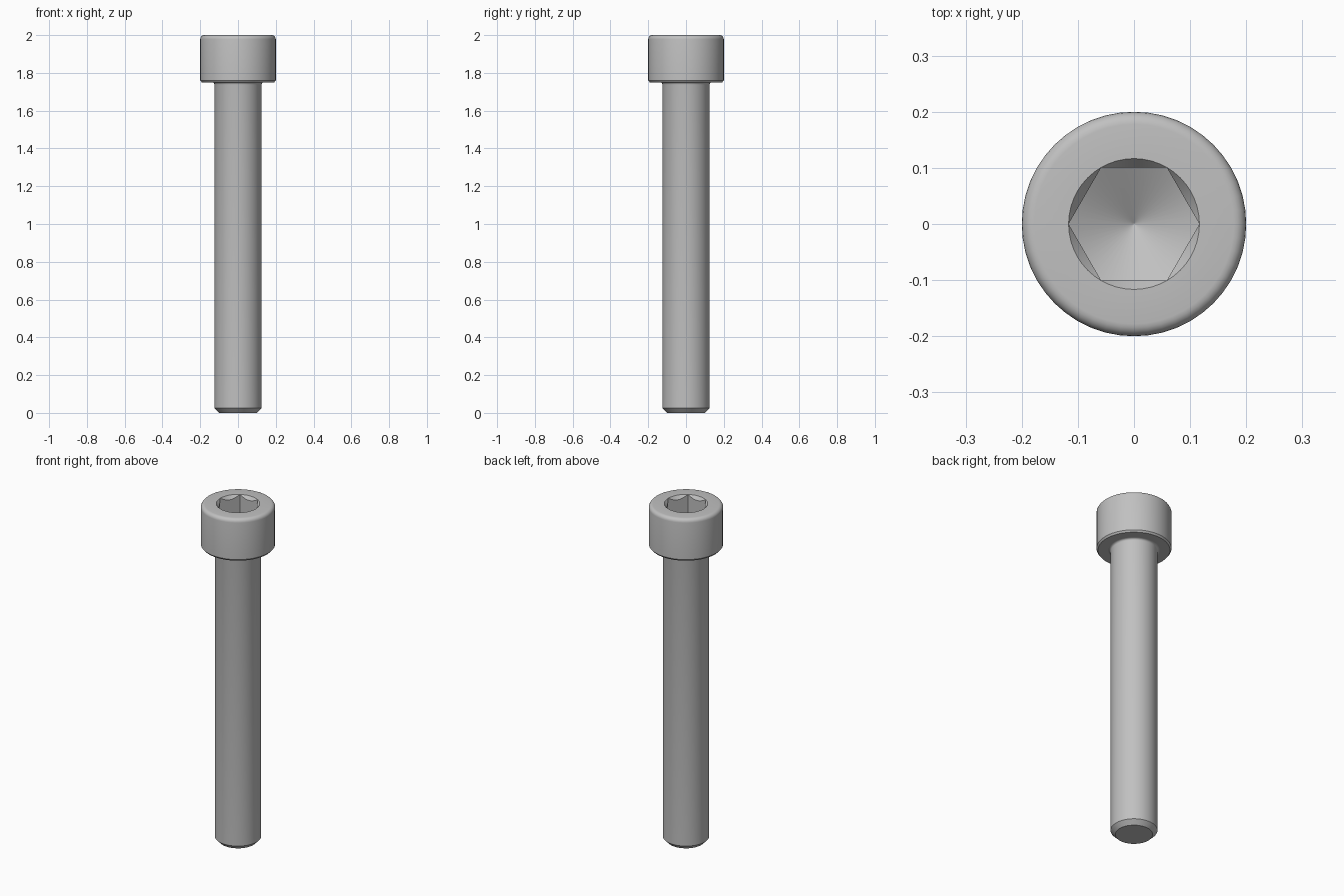
import bpy, bmesh
from math import pi, sin, cos, tan, radians

cube = bpy.data.objects.get("Cube")
if cube:
    bpy.data.objects.remove(cube, do_unlink=True)

SEGMENTS = 48
APOTHEM = 0.101                      # half the socket width across flats
CORNER = APOTHEM / cos(pi / 6)       # socket corner radius
TOP, HEAD_BASE = 2.0, 1.75
HEAD_R, SHANK_R = 0.2, 0.125

steel = bpy.data.materials.new("steel grey")
steel.use_nodes = True
color = (0.53, 0.53, 0.53, 1)
steel.diffuse_color = color
steel.node_tree.nodes["Principled BSDF"].inputs["Base Color"].default_value = color


def hex_radius(a):
    """Distance from the axis to the hexagon wall at angle a."""
    return APOTHEM / cos(a % (pi / 3) - pi / 6)


def lathe(name, rings):
    """Skin rings, each a function of angle giving (radius, z), and cap both ends."""
    bm = bmesh.new()
    angles = [2 * pi * i / SEGMENTS for i in range(SEGMENTS)]
    loops = []
    for ring in rings:
        loop = []
        for a in angles:
            r, z = ring(a)
            loop.append(bm.verts.new((r * cos(a), r * sin(a), z)))
        loops.append(loop)
    for low, high in zip(loops, loops[1:]):
        for i in range(SEGMENTS):
            j = (i + 1) % SEGMENTS
            bm.faces.new((low[i], low[j], high[j], high[i]))
    bm.faces.new(loops[0][::-1])
    bm.faces.new(loops[-1])
    # Merge the chamfer and the rim where they touch at the hexagon corners
    bmesh.ops.remove_doubles(bm, verts=bm.verts, dist=1e-5)
    bmesh.ops.recalc_face_normals(bm, faces=bm.faces)
    mesh = bpy.data.meshes.new(name)
    bm.to_mesh(mesh)
    bm.free()
    mesh.materials.append(steel)
    obj = bpy.data.objects.new(name, mesh)
    bpy.context.collection.objects.link(obj)
    bpy.ops.object.select_all(action="DESELECT")
    obj.select_set(True)
    bpy.context.view_layer.objects.active = obj
    bpy.ops.object.shade_smooth_by_angle(angle=radians(28))
    return obj


def circle(r, z):
    return lambda a: (r, z)


def arc(cr, cz, radius, start, end, steps=5):
    """Rings along a rounded profile corner."""
    angles = [radians(start + (end - start) * i / steps) for i in range(steps + 1)]
    return [circle(cr + radius * cos(t), cz + radius * sin(t)) for t in angles]


# Head: bevelled base, rounded top edge, countersunk hex socket with drilled floor
ROUND = 0.022
FLOOR = 1.81
head = [circle(SHANK_R - 0.01, HEAD_BASE), circle(HEAD_R - 0.008, HEAD_BASE),
        circle(HEAD_R, HEAD_BASE + 0.01)]
head += arc(HEAD_R - ROUND, TOP - ROUND, ROUND, 0, 90)
head += [circle(CORNER, TOP),
         lambda a: (hex_radius(a), TOP - 1.3 * (CORNER - hex_radius(a))),
         lambda a: (hex_radius(a), FLOOR + hex_radius(a) * tan(pi / 6)),
         circle(0.016, FLOOR + 0.016 * tan(pi / 6)),
         circle(0.001, FLOOR)]
lathe("socket_head", head)

# Shank: chamfered tip and a small fillet under the head
FILLET = 0.012
shank = [circle(0.1, 0), circle(SHANK_R, 0.025)]
shank += arc(SHANK_R + FILLET, HEAD_BASE - FILLET, FILLET, 180, 90, 4)
lathe("shank", shank)
